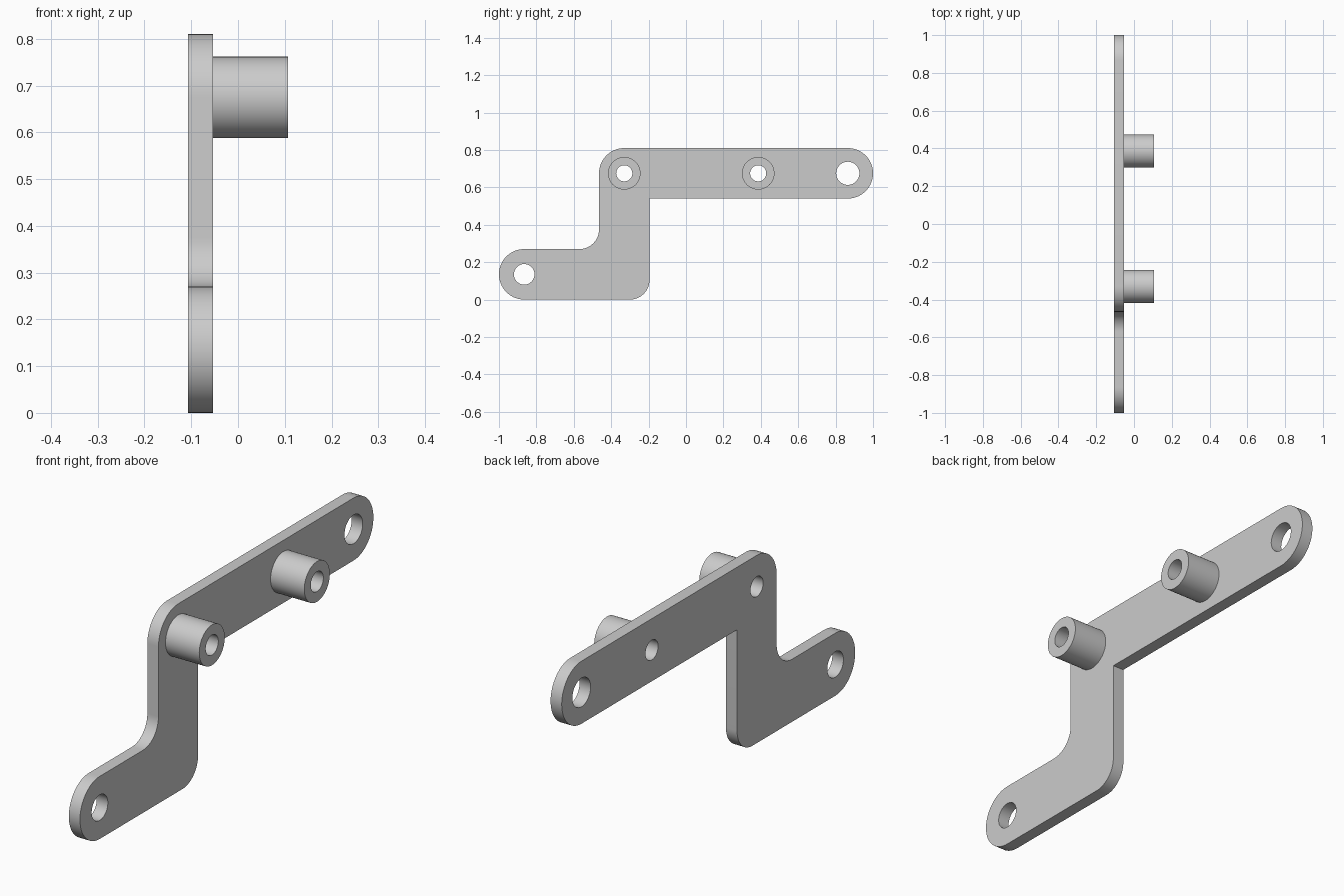
import bpy, bmesh
from math import cos, sin, radians

cube = bpy.data.objects.get("Cube")
if cube:
    bpy.data.objects.remove(cube, do_unlink=True)

grey = bpy.data.materials.new("plain grey")
grey.use_nodes = True
COLOUR = (0.6, 0.6, 0.6, 1)
grey.diffuse_color = COLOUR
grey.node_tree.nodes["Principled BSDF"].inputs["Base Color"].default_value = COLOUR


def arc(y, z, r, start, end, steps=16):
    """Points along an arc in the y-z plane, angles in degrees."""
    angles = [radians(start + (end - start) * i / steps) for i in range(steps + 1)]
    return [(y + r * cos(a), z + r * sin(a)) for a in angles]


def circle(y, z, r, steps=48):
    return arc(y, z, r, 0, 360, steps)[:-1]


def slab(name, loops, x0, x1):
    """Fill an outline with its holes and extrude it along x."""
    bm = bmesh.new()
    edges = []
    for loop in loops:
        verts = [bm.verts.new((x0, y, z)) for y, z in loop]
        edges += [bm.edges.new((v, verts[i - 1])) for i, v in enumerate(verts)]
    bmesh.ops.triangle_fill(bm, edges=edges, use_beauty=True, normal=(1, 0, 0))
    grown = bmesh.ops.extrude_face_region(bm, geom=bm.faces[:], use_keep_orig=True)
    moved = [g for g in grown["geom"] if isinstance(g, bmesh.types.BMVert)]
    bmesh.ops.translate(bm, verts=moved, vec=(x1 - x0, 0, 0))
    bmesh.ops.recalc_face_normals(bm, faces=bm.faces[:])
    mesh = bpy.data.meshes.new(name)
    bm.to_mesh(mesh)
    bm.free()
    mesh.materials.append(grey)
    obj = bpy.data.objects.new(name, mesh)
    bpy.context.collection.objects.link(obj)
    bpy.ops.object.select_all(action="DESELECT")
    obj.select_set(True)
    bpy.context.view_layer.objects.active = obj
    bpy.ops.object.shade_smooth_by_angle(angle=radians(30))


BACK, FACE, TIP = -0.107, -0.054, 0.107
R = 0.135                  # half the arm width
LOW, HIGH = R, 0.675       # arm centre heights
END = 1 - R                # end hole distance from the middle
POST = -0.33               # post centre
BOSS_HOLE = 0.043
bosses = {"front_boss": POST, "rear_boss": 0.386}

# Stepped plate: low arm, post and high arm
outline = (
    arc(-END, LOW, R, 90, 270, 32)
    + arc(POST + R - 0.105, 0.105, 0.105, -90, 0)
    + [(POST + R, HIGH - R)]
    + arc(END, HIGH, R, -90, 90, 32)
    + arc(POST, HIGH, R, 90, 180)
    + arc(POST - R - 0.105, LOW + R + 0.105, 0.105, 0, -90)
)
holes = [circle(-END, LOW, 0.055), circle(END, HIGH, 0.062)]
holes += [circle(y, HIGH, BOSS_HOLE) for y in bosses.values()]
slab("stepped_plate", [outline] + holes, BACK, FACE)

# Hollow bosses standing on the plate
for name, y in bosses.items():
    slab(name, [circle(y, HIGH, 0.087), circle(y, HIGH, BOSS_HOLE)], FACE, TIP)
